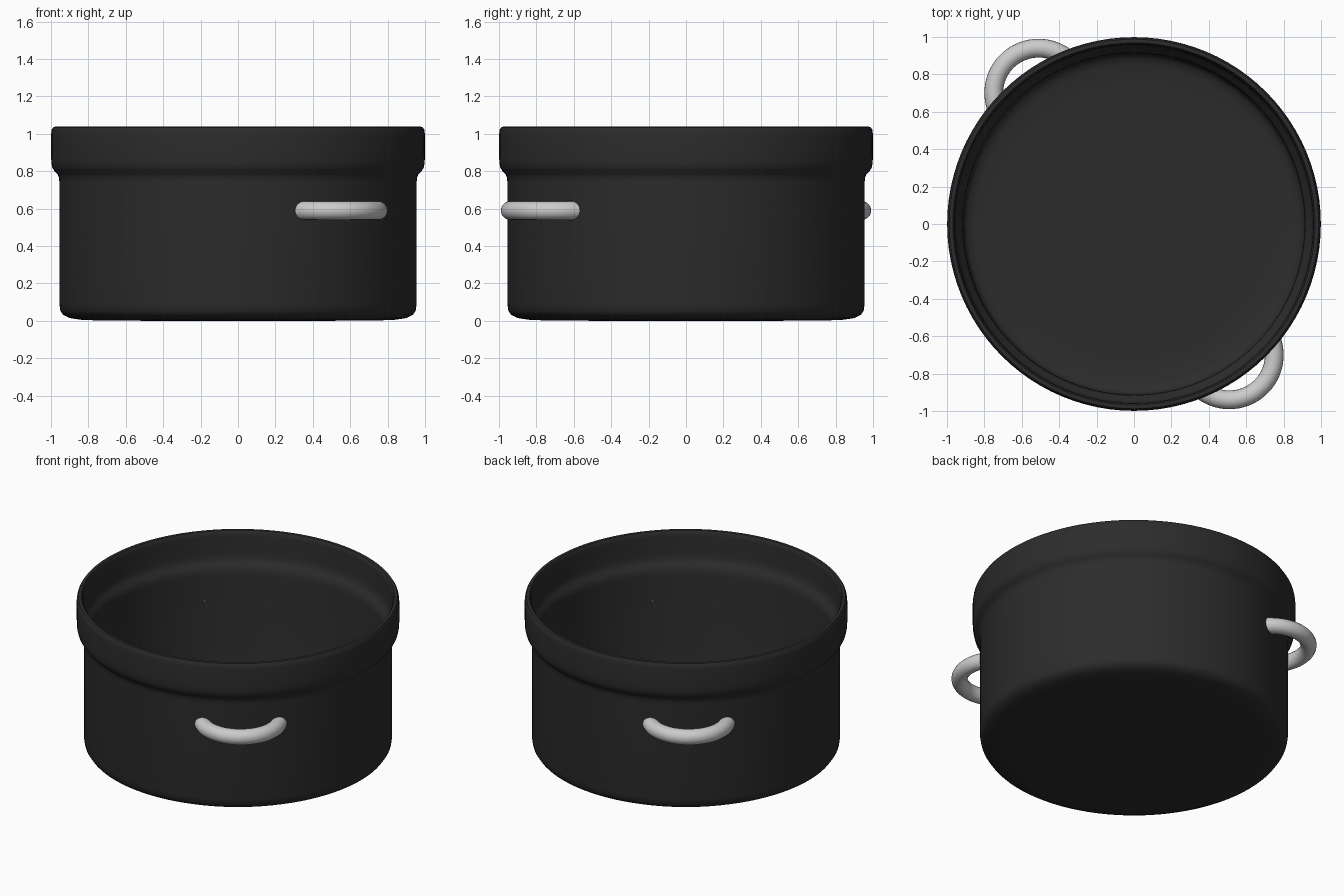
import bpy, bmesh
from math import sin, cos, pi, radians, atan2, hypot
from mathutils import Vector

if "Cube" in bpy.data.objects:
    bpy.data.objects.remove(bpy.data.objects["Cube"])

dark = bpy.data.materials.new("dark_enamel")
dark.diffuse_color = (0.025, 0.025, 0.025, 1)
dark.use_nodes = True
dark.node_tree.nodes["Principled BSDF"].inputs["Base Color"].default_value = dark.diffuse_color


def finish(name, bm, mat=None, angle=40):
    bmesh.ops.recalc_face_normals(bm, faces=bm.faces)
    mesh = bpy.data.meshes.new(name)
    bm.to_mesh(mesh)
    bm.free()
    obj = bpy.data.objects.new(name, mesh)
    bpy.context.collection.objects.link(obj)
    if mat:
        mesh.materials.append(mat)
    bpy.ops.object.select_all(action='DESELECT')
    obj.select_set(True)
    bpy.context.view_layer.objects.active = obj
    bpy.ops.object.shade_smooth_by_angle(angle=radians(angle))
    return obj


def lathe(name, profile, mat, n=96):
    bm = bmesh.new()
    verts = [bm.verts.new((r, 0, z)) for r, z in profile]
    edges = [bm.edges.new(p) for p in zip(verts, verts[1:])]
    bmesh.ops.spin(bm, geom=verts + edges, cent=(0, 0, 0), axis=(0, 0, 1),
                   angle=2 * pi, steps=n, use_duplicate=False)
    bmesh.ops.remove_doubles(bm, verts=bm.verts, dist=1e-4)
    return finish(name, bm, mat)


# Pot: outer shell with flared collar, rounded lip, then the inner wall and floor
outer = [(0, 0), (0.72, 0.001), (0.84, 0.006), (0.90, 0.015), (0.935, 0.032),
         (0.95, 0.055), (0.955, 0.09), (0.955, 0.74), (0.957, 0.765), (0.965, 0.785),
         (0.983, 0.803), (0.993, 0.82), (0.998, 0.845), (0.999, 0.88), (0.999, 1.0),
         (0.996, 1.022), (0.988, 1.035), (0.978, 1.038)]
inner = [(0.968, 1.035), (0.96, 1.022), (0.958, 1.0), (0.957, 0.88), (0.953, 0.85),
         (0.943, 0.828), (0.925, 0.81), (0.916, 0.785), (0.913, 0.76), (0.913, 0.11),
         (0.907, 0.08), (0.89, 0.06), (0.85, 0.048), (0.72, 0.043), (0, 0.042)]
lathe("pot_body", outer + inner, dark)


# Handles: bent round bars whose ends sink into the wall
def handle(name, cx, cy, ring=0.24, tube=0.05, sweep=radians(82), n=32, sides=20):
    base = atan2(cy, cx)
    bm = bmesh.new()
    loops = []
    for i in range(n + 1):
        a = base - sweep + 2 * sweep * i / n
        out = Vector((cos(a), sin(a), 0))
        centre = Vector((cx, cy, 0.59)) + out * ring
        loops.append([bm.verts.new(centre + out * tube * cos(t) + Vector((0, 0, tube * sin(t))))
                      for t in (2 * pi * k / sides for k in range(sides))])
    for a, b in zip(loops, loops[1:]):
        for k in range(sides):
            j = (k + 1) % sides
            bm.faces.new((a[k], a[j], b[j], b[k]))
    bm.faces.new(loops[0])
    bm.faces.new(loops[-1])
    return finish(name, bm)


handle("front_handle", 0.51, -0.70)
handle("back_handle", -0.51, 0.70)
